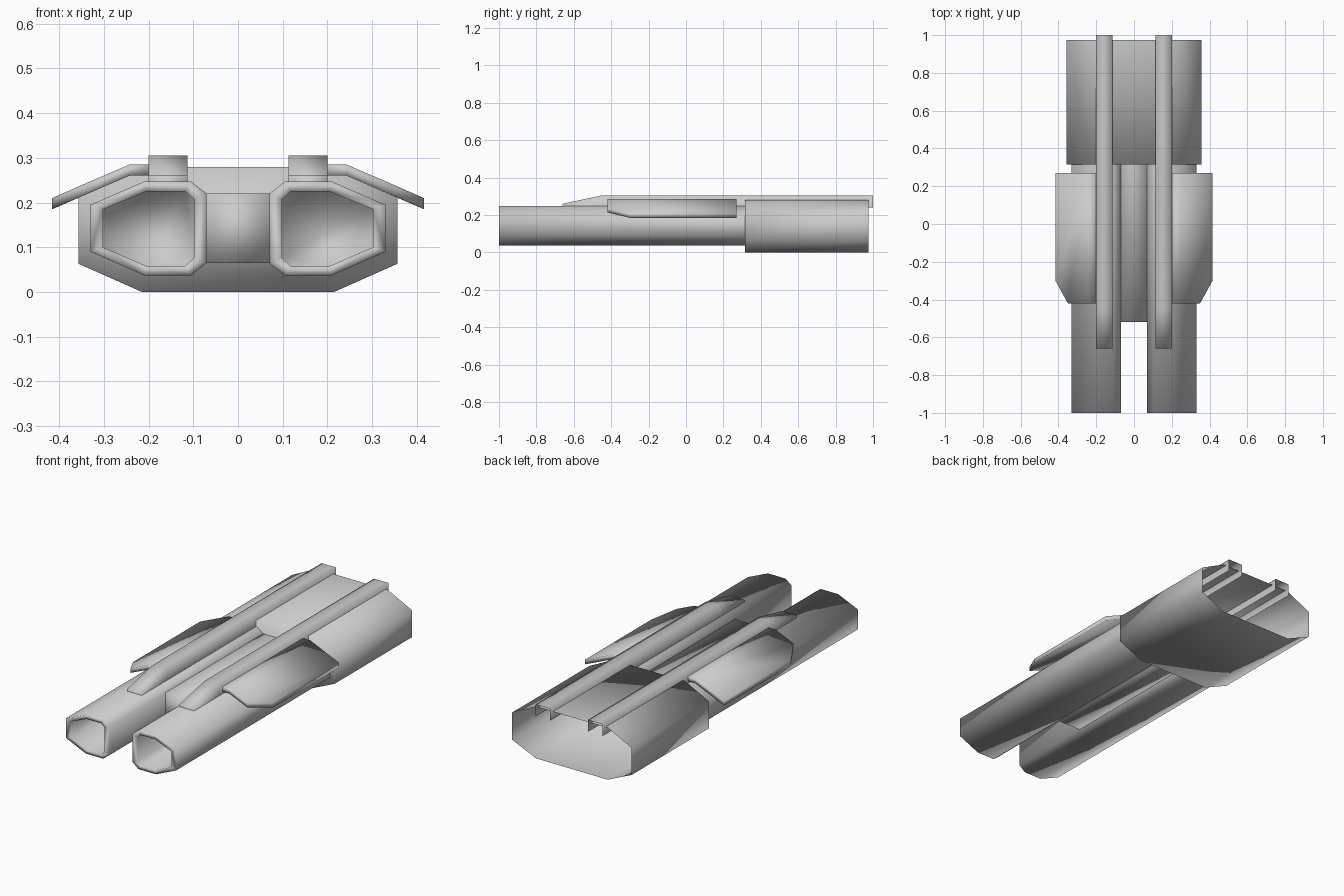
import bpy, bmesh

if "Cube" in bpy.data.objects:
    bpy.data.objects.remove(bpy.data.objects["Cube"])


def finish(name, bm, mirror):
    bmesh.ops.recalc_face_normals(bm, faces=bm.faces[:])
    for f in bm.faces:
        f.smooth = True
    me = bpy.data.meshes.new(name)
    bm.to_mesh(me)
    bm.free()
    ob = bpy.data.objects.new(name, me)
    bpy.context.collection.objects.link(ob)
    if mirror:
        ob.modifiers.new("Mirror", 'MIRROR')
    return ob


def loft(name, sections, cap_first=False, cap_last=False, closed=True, mirror=False):
    """Skin a list of (y, [(x, z), ...]) cross-sections."""
    bm = bmesh.new()
    rings = [[bm.verts.new((x, y, z)) for x, z in pts] for y, pts in sections]
    for a, b in zip(rings, rings[1:]):
        n = len(a)
        for i in range(n if closed else n - 1):
            j = (i + 1) % n
            bm.faces.new((a[i], a[j], b[j], b[i]))
    if cap_first:
        bm.faces.new(rings[0])
    if cap_last:
        bm.faces.new(rings[-1])
    return finish(name, bm, mirror)


# Rear housing: eight-sided shell, closed in front and open at the back
half = [(0.215, 0), (0.357, 0.063), (0.357, 0.21), (0.215, 0.28)]
octagon = half + [(-x, z) for x, z in reversed(half)]
loft("rear_housing", [(0.315, octagon), (0.975, octagon)], cap_first=True)

# Twin barrels with a rim and a deep bore
outer = [(0.105, 0.037), (0.21, 0.037), (0.33, 0.09), (0.33, 0.195),
         (0.21, 0.247), (0.105, 0.247), (0.07, 0.22), (0.07, 0.065)]
inner = [(0.118, 0.058), (0.205, 0.058), (0.302, 0.1), (0.302, 0.185),
         (0.205, 0.225), (0.118, 0.225), (0.098, 0.207), (0.098, 0.077)]
loft("barrel", [(0.315, outer), (-1, outer), (-1, inner), (-0.6, inner)],
     cap_last=True, mirror=True)

# Bridge filling the gap between the barrels
bridge = [(-0.07, 0.065), (0.07, 0.065), (0.07, 0.22), (-0.07, 0.22)]
loft("barrel_bridge", [(-0.52, bridge), (0.315, bridge)], cap_first=True)


# Top rails: upside-down channels with a sloped nose
def channel(top):
    return [(0.113, 0.24), (0.113, top), (0.2, top), (0.2, 0.24)]


loft("top_rail", [(-0.66, channel(0.26)), (-0.45, channel(0.305)), (1.0, channel(0.305))],
     cap_first=True, closed=False, mirror=True)

# Side plates: bent slabs with a clipped front corner
outline = [(0.195, -0.42, 0.285), (0.243, -0.42, 0.285), (0.35, -0.42, 0.239),
           (0.416, -0.3, 0.21), (0.416, 0.27, 0.21), (0.243, 0.27, 0.285),
           (0.195, 0.27, 0.285)]
bm = bmesh.new()
top = [bm.verts.new(p) for p in outline]
low = [bm.verts.new((x, y, z - 0.025)) for x, y, z in outline]
for layer in (top, low):
    bm.faces.new([layer[i] for i in (0, 1, 5, 6)])
    bm.faces.new(layer[1:6])
for i in range(7):
    j = (i + 1) % 7
    bm.faces.new((top[i], top[j], low[j], low[i]))
finish("side_plate", bm, True)
